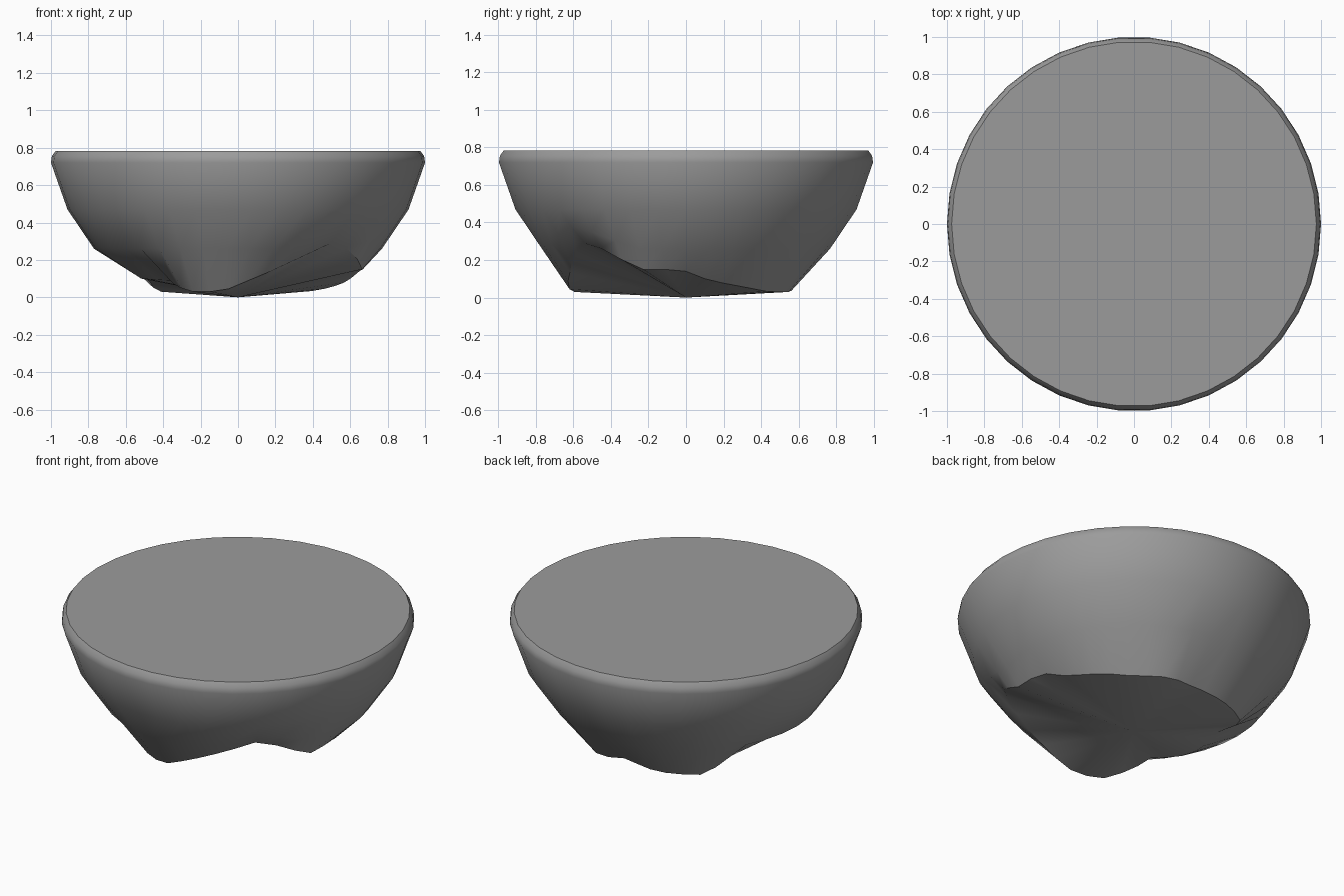
import bpy
import bmesh
import math

SIDES = 38

cube = bpy.data.objects.get("Cube")
if cube:
    bpy.data.objects.remove(cube, do_unlink=True)

# Stone colour
stone = bpy.data.materials.new("grey_stone")
stone.use_nodes = True
colour = (0.33, 0.33, 0.33, 1)
stone.diffuse_color = colour
bsdf = next(n for n in stone.node_tree.nodes if n.type == 'BSDF_PRINCIPLED')
bsdf.inputs["Base Color"].default_value = colour
bsdf.inputs["Roughness"].default_value = 0.9

# Ragged lower edge: angle, radius, height
LOWER_EDGE = [
    (0, .65, .14), (12, .60, .09), (35, .59, .05), (50, .58, .03),
    (70, .60, .03), (87, .54, .05), (108, .58, .03), (135, .61, .03),
    (150, .54, .08), (162, .50, .10), (195, .53, .10), (218, .46, .09),
    (246, .60, .03), (262, .62, .03), (286, .64, .14), (313, .73, .29),
    (326, .74, .25), (338, .71, .15), (353, .67, .15), (360, .65, .14),
]


def lower_edge(angle):
    """Interpolate the ragged edge at an angle in degrees."""
    for (a, ra, za), (b, rb, zb) in zip(LOWER_EDGE, LOWER_EDGE[1:]):
        if a <= angle <= b:
            t = (angle - a) / (b - a)
            return ra + (rb - ra) * t, za + (zb - za) * t


def waist(angle):
    """Band above the ragged edge, lifted over the front notch."""
    lift = max(0, 1 - abs(angle - 314) / 26)
    return .77 + .07 * lift, .26 + .13 * lift


def level(radius, height):
    return lambda angle: (radius, height)


bm = bmesh.new()


def ring(profile):
    verts = []
    for i in range(SIDES):
        angle = 360 * i / SIDES
        r, z = profile(angle)
        a = math.radians(angle)
        verts.append(bm.verts.new((r * math.cos(a), r * math.sin(a), z)))
    return verts


# Bowl-shaped rock from the underside up to the bevelled rim
rings = [ring(p) for p in (lower_edge, waist, level(.912, .47), level(1, .72),
                           level(.995, .755), level(.975, .783))]
for low, high in zip(rings, rings[1:]):
    for i in range(SIDES):
        j = (i + 1) % SIDES
        bm.faces.new((low[i], low[j], high[j], high[i]))

# Flat top and faceted underside
bm.faces.new(rings[-1])
tip = bm.verts.new((0, 0, 0))
for i in range(SIDES):
    bm.faces.new((tip, rings[0][(i + 1) % SIDES], rings[0][i]))

bmesh.ops.recalc_face_normals(bm, faces=bm.faces)
mesh = bpy.data.meshes.new("rock_platform")
bm.to_mesh(mesh)
bm.free()
mesh.materials.append(stone)
rock = bpy.data.objects.new("rock_platform", mesh)
bpy.context.collection.objects.link(rock)

# Smooth sides with crisp creases
bpy.ops.object.select_all(action='DESELECT')
rock.select_set(True)
bpy.context.view_layer.objects.active = rock
bpy.ops.object.shade_smooth_by_angle(angle=math.radians(32))
